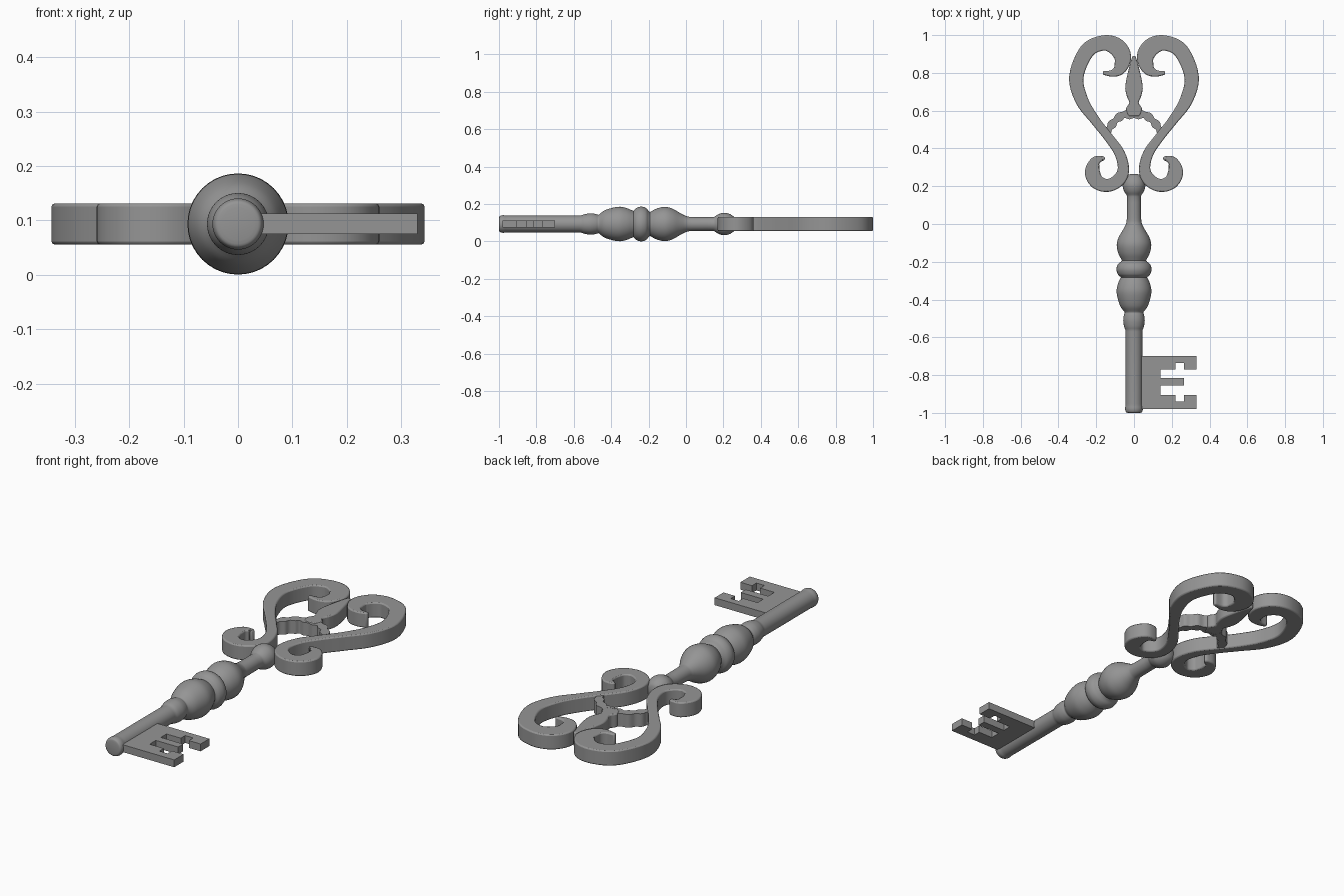
import bpy, bmesh, math
from mathutils import Vector

if "Cube" in bpy.data.objects:
    bpy.data.objects.remove(bpy.data.objects["Cube"])

ZC = 0.0935  # height of the key's centre plane

# dark iron grey
iron = bpy.data.materials.new("dark_iron")
iron.diffuse_color = (0.3, 0.3, 0.3, 1)
iron.use_nodes = True
iron.node_tree.nodes["Principled BSDF"].inputs["Base Color"].default_value = iron.diffuse_color


def smooth_path(pts, n):
    """Catmull-Rom samples through a list of tuples."""
    p = [Vector(q) for q in pts]
    p = [2 * p[0] - p[1]] + p + [2 * p[-1] - p[-2]]
    out = []
    for i in range(1, len(p) - 2):
        a, b, c, d = p[i - 1:i + 3]
        for k in range(n):
            t = k / n
            out.append(0.5 * (2 * b + (c - a) * t + (2 * a - 5 * b + 4 * c - d) * t * t
                              + (3 * b - a - 3 * c + d) * t ** 3))
    return out + [p[-2]]


def finish(name, bm, angle=40):
    bmesh.ops.recalc_face_normals(bm, faces=bm.faces)
    me = bpy.data.meshes.new(name)
    bm.to_mesh(me)
    bm.free()
    me.materials.append(iron)
    ob = bpy.data.objects.new(name, me)
    bpy.context.collection.objects.link(ob)
    bpy.ops.object.select_all(action='DESELECT')
    ob.select_set(True)
    bpy.context.view_layer.objects.active = ob
    bpy.ops.object.shade_smooth_by_angle(angle=math.radians(angle))
    return ob


def bevel(ob, width):
    m = ob.modifiers.new("edge_round", 'BEVEL')
    m.width, m.segments, m.limit_method = width, 2, 'ANGLE'
    m.angle_limit = math.radians(50)
    m.use_clamp_overlap = False


def ribbon(name, pts, half_z, n=6, mirror=False, ripple=0.0, round_w=0.006):
    """Flat band of varying half width (x, y, w) with a thickness in z."""
    s = smooth_path(pts, n)
    bm = bmesh.new()
    rows = []
    for i, p in enumerate(s):
        a, b = s[max(i - 1, 0)], s[min(i + 1, len(s) - 1)]
        t = (b - a).to_2d().normalized()
        w = p.z + ripple * math.cos(i / (len(s) - 1) * 7 * math.pi)
        nx, ny = -t.y * w, t.x * w
        rows.append([bm.verts.new((p.x + e * nx, p.y + e * ny, ZC + f * half_z))
                     for e, f in ((-1, -1), (1, -1), (1, 1), (-1, 1))])
    for r, q in zip(rows, rows[1:]):
        for k in range(4):
            bm.faces.new((r[k], r[(k + 1) % 4], q[(k + 1) % 4], q[k]))
    bm.faces.new(rows[0])
    bm.faces.new(rows[-1])
    ob = finish(name, bm)
    if mirror:
        ob.modifiers.new("mirror", 'MIRROR')
    if round_w:
        bevel(ob, round_w)
    return ob


def lathe(name, prof, segs=40):
    """Turn (y, radius) points round the key's long axis."""
    bm = bmesh.new()
    rings = [[bm.verts.new((r * math.cos(2 * math.pi * k / segs), y,
                            ZC + r * math.sin(2 * math.pi * k / segs)))
              for k in range(segs)] for y, r in prof]
    for a, b in zip(rings, rings[1:]):
        for k in range(segs):
            j = (k + 1) % segs
            bm.faces.new((a[k], a[j], b[j], b[k]))
    bm.faces.new(rings[0])
    bm.faces.new(rings[-1])
    return finish(name, bm, 60)


# turned shaft: each section is smooth, with creases where sections meet
sections = [
    [(-1.0, .03), (-.996, .042), (-.98, .047), (-.96, .045)],
    [(-.95, .045), (-.57, .045)],
    [(-.56, .046), (-.54, .053), (-.51, .057), (-.485, .054), (-.47, .049)],
    [(-.465, .051), (-.43, .075), (-.365, .092), (-.32, .086), (-.282, .07)],
    [(-.278, .074), (-.265, .086), (-.24, .093), (-.215, .086), (-.2, .07)],
    [(-.192, .064), (-.155, .083), (-.11, .0915), (-.07, .081), (-.03, .058),
     (0, .043), (.03, .038), (.145, .037)],
    [(.152, .039), (.175, .053), (.205, .06), (.235, .053), (.258, .036), (.266, .012)],
]
profile = [tuple(q) for s in sections for q in
           ([Vector(v) for v in s] if len(s) == 2 else smooth_path(s, 4))]
lathe("shaft", profile)

# toothed bit
bit = [(.03, -.70), (.33, -.70), (.33, -.77), (.265, -.77), (.265, -.735), (.22, -.735),
       (.22, -.77), (.14, -.77), (.14, -.815), (.265, -.815), (.265, -.855), (.14, -.855),
       (.14, -.905), (.22, -.905), (.22, -.94), (.265, -.94), (.265, -.905), (.33, -.905),
       (.33, -.98), (.03, -.98)]
bm = bmesh.new()
face = bm.faces.new([bm.verts.new((x, y, ZC - .018)) for x, y in bit])
ext = bmesh.ops.extrude_face_region(bm, geom=[face])
bmesh.ops.translate(bm, vec=(0, 0, .037),
                    verts=[v for v in ext['geom'] if isinstance(v, bmesh.types.BMVert)])
finish("bit", bm, 30)

# scrolled bow, mirrored
ribbon("bow_scroll", [
    (.165, .80, .009), (.112, .798, .019), (.074, .825, .034), (.06, .886, .045),
    (.096, .94, .047), (.164, .958, .04), (.249, .916, .04), (.305, .78, .038),
    (.276, .654, .034), (.205, .548, .025), (.138, .463, .024), (.078, .378, .027),
    (.056, .294, .03), (.08, .235, .034), (.138, .204, .034), (.196, .223, .038),
    (.22, .275, .04), (.205, .33, .027), (.17, .347, .013), (.157, .34, .009)],
    .038, mirror=True)

# scalloped arch joining the two scrolls
ribbon("bow_arch", [(.145, .482, .02), (.11, .535, .02), (.062, .575, .021), (0, .585, .027)],
       .033, n=14, mirror=True, ripple=.004, round_w=0)

# central leaf
ribbon("bow_leaf", [(0, .57, .03), (0, .61, .042), (0, .642, .025), (0, .68, .039),
                    (0, .73, .046), (0, .82, .028), (0, .89, .008)], .035)
